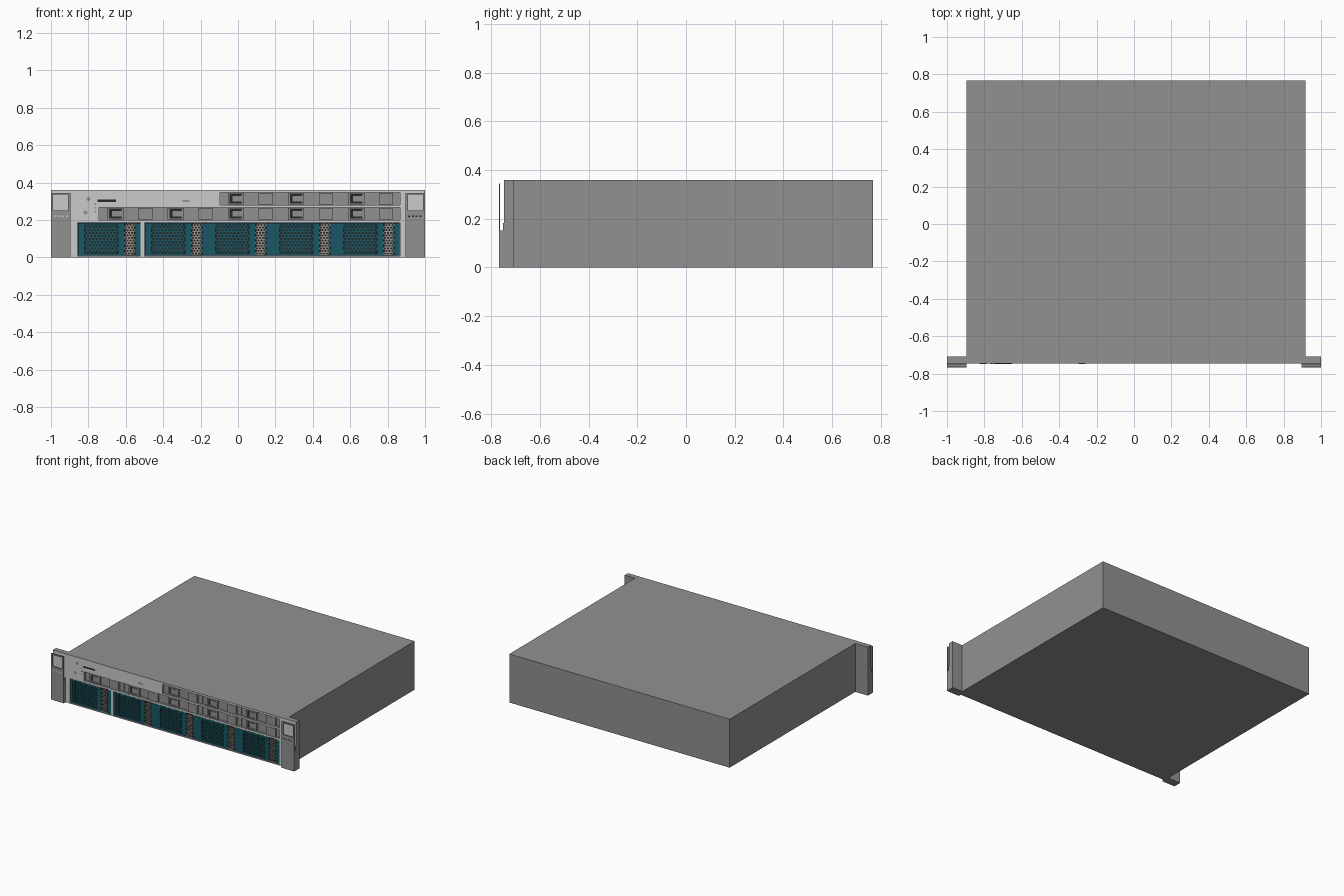
import bpy, bmesh, math
from mathutils import Matrix

if "Cube" in bpy.data.objects:
    bpy.data.objects.remove(bpy.data.objects["Cube"])

FRONT = -0.747          # face plane of the front panel


def mat(name, c):
    m = bpy.data.materials.new(name)
    m.diffuse_color = (*c, 1)
    m.use_nodes = True
    m.node_tree.nodes["Principled BSDF"].inputs["Base Color"].default_value = m.diffuse_color
    return m


TEAL = mat("teal", (0.009, 0.095, 0.125))
DARK = mat("dark", (0.02, 0.02, 0.02))
GREY = mat("steel_grey", (0.285, 0.285, 0.285))
LIGHT = mat("light_grey", (0.53, 0.53, 0.53))
BRONZE = mat("grille_grey", (0.36, 0.32, 0.29))


def finish(name, bm, m=GREY):
    bmesh.ops.recalc_face_normals(bm, faces=bm.faces)
    me = bpy.data.meshes.new(name)
    bm.to_mesh(me)
    bm.free()
    ob = bpy.data.objects.new(name, me)
    bpy.context.collection.objects.link(ob)
    me.materials.append(m)
    return ob


def add_box(bm, x0, x1, y0, y1, z0, z1):
    M = Matrix.Translation(((x0 + x1) / 2, (y0 + y1) / 2, (z0 + z1) / 2)) @ \
        Matrix.Diagonal((x1 - x0, y1 - y0, z1 - z0, 1))
    bmesh.ops.create_cube(bm, size=1, matrix=M)


def boxes(name, dims, m=GREY):
    bm = bmesh.new()
    for d in dims:
        add_box(bm, *d)
    return finish(name, bm, m)


def frame(x0, x1, z0, z1, hx0, hx1, hz0, hz1, y0, y1):
    """four bars around a rectangular window"""
    return [(x0, hx0, y0, y1, z0, z1), (hx1, x1, y0, y1, z0, z1),
            (hx0, hx1, y0, y1, z0, hz0), (hx0, hx1, y0, y1, hz1, z1)]


def cut(ob, dims):
    c = boxes("cutter", dims)
    c.hide_render = True
    md = ob.modifiers.new("cut", 'BOOLEAN')
    md.operation, md.object, md.solver = 'DIFFERENCE', c, 'EXACT'
    bpy.context.view_layer.objects.active = ob
    bpy.ops.object.modifier_apply(modifier=md.name)
    bpy.data.objects.remove(c)


def honeycomb(name, x0, x1, z0, z1, cols, fill, y, depth, m):
    """net of hexagonal rings with short inner walls, fitted to a rectangle"""
    bm = bmesh.new()
    w = (x1 - x0) / (cols + 0.5)
    r = w / math.sqrt(3)
    rows = int((z1 - z0 - 0.5 * r) / (1.5 * r))
    zs = (z0 + z1) / 2 - (rows - 1) * 0.75 * r
    ang = [math.radians(30 + 60 * k) for k in range(6)]
    for j in range(rows):
        for i in range(cols):
            cx, cz = x0 + w * (i + 0.5 + 0.5 * (j % 2)), zs + 1.5 * r * j

            def ring(s, yy):
                return [bm.verts.new((cx + s * r * math.cos(a), yy, cz + s * r * math.sin(a)))
                        for a in ang]
            o, n, b = ring(1, y), ring(fill, y), ring(fill, y + depth)
            for k in range(6):
                l = (k + 1) % 6
                bm.faces.new((o[k], o[l], n[l], n[k]))
                bm.faces.new((n[k], n[l], b[l], b[k]))
    bmesh.ops.remove_doubles(bm, verts=bm.verts, dist=1e-5)
    return finish(name, bm, m)


def discs(name, items, m=GREY):
    bm = bmesh.new()
    for x, z, r in items:
        M = Matrix.Translation((x, FRONT + 0.0011, z)) @ Matrix.Rotation(math.pi / 2, 4, 'X')
        bmesh.ops.create_cone(bm, cap_ends=True, segments=16, radius1=r, radius2=r,
                              depth=0.003, matrix=M)
    return finish(name, bm, m)


# chassis and front panel with shallow bay recesses
boxes("chassis", [(-0.896, 0.916, -0.71, 0.767, 0, 0.36)])
panel = boxes("front_panel", [(-1, 1, FRONT, -0.708, 0, 0.36)])
cut(panel, [(-0.857, -0.52, -0.8, -0.725, 0.008, 0.186),
            (-0.499, 0.866, -0.8, -0.725, 0.008, 0.186),
            (-0.743, 0.866, -0.8, -0.725, 0.2, 0.267),
            (-0.096, 0.866, -0.8, -0.725, 0.28, 0.347)])
# only the face of the panel is light
while len(panel.data.materials) < 2:
    panel.data.materials.append(LIGHT)
panel.data.materials[0], panel.data.materials[1] = GREY, LIGHT
for p in panel.data.polygons:
    p.material_index = 1 if p.center.y < FRONT + 0.001 else 0

# large teal bays with honeycomb vents and a grey vent strip
BZ0, BZ1 = 0.01, 0.184
for n, bx in enumerate([-0.856, -0.498, -0.156, 0.186, 0.528]):
    w = 0.336 if n in (0, 4) else 0.342
    boxes(f"bay_back_{n}", [(bx, bx + w, -0.736, -0.726, BZ0, BZ1)], DARK)
    x1, x2, s0, s1 = bx + 0.035, bx + 0.215, bx + 0.25, bx + 0.306
    parts = frame(bx, s0, BZ0, BZ1, x1, x2, BZ0 + 0.012, BZ1 - 0.012, FRONT + 0.002, -0.73)
    parts.append((s1, bx + w, FRONT + 0.002, -0.73, BZ0, BZ1))
    parts.append((bx + 0.008, bx + 0.02, FRONT, -0.742, BZ0 + 0.01, BZ1 - 0.01))
    boxes(f"bay_frame_{n}", parts, TEAL)
    honeycomb(f"bay_vent_{n}", x1, x2, BZ0 + 0.01, BZ1 - 0.01, 9, 0.66, FRONT + 0.004, 0.006, TEAL)
    honeycomb(f"bay_strip_{n}", s0, s1, BZ0, BZ1, 3, 0.66, FRONT + 0.003, 0.007, BRONZE)

# small drive carriers, lower row of five and upper row of three
for z0, slots in ((0.201, range(5)), (0.281, range(2, 5))):
    z1 = z0 + 0.065
    for i in slots:
        x = -0.742 + 0.322 * i
        tag = f"{'lower' if z0 < 0.25 else 'upper'}_{i}"
        boxes(f"drive_carrier_{tag}", [(x, x + 0.319, -0.732, -0.724, z0, z1)])
        boxes(f"drive_latch_{tag}",
              frame(x + 0.044, x + 0.13, z0 + 0.002, z1 - 0.002, x + 0.056, x + 0.118,
                    z0 + 0.01, z1 - 0.01, FRONT, -0.73)
              + [(x + 0.066, x + 0.119, FRONT + 0.003, -0.73, z0 + 0.014, z1 - 0.014)])
        boxes(f"drive_latch_gap_{tag}",
              [(x + 0.055, x + 0.119, -0.734, -0.731, z0 + 0.008, z1 - 0.008)], DARK)
        boxes(f"drive_button_{tag}", [(x + 0.208, x + 0.284, FRONT, -0.73, z0 + 0.001, z1 - 0.001)])

# rack ears: solid foot, thin windowed handle standing clear of the panel
for side, s in (("left", -1), ("right", 1)):
    def sx(a, b):
        return (min(s * a, s * b), max(s * a, s * b))
    ox0, ox1 = sx(0.895, 1)
    wx0, wx1 = sx(0.908, 0.988)
    boxes(f"{side}_ear_foot", [(ox0, ox1, -0.768, -0.746, 0, 0.152)])
    boxes(f"{side}_ear_step", [(ox0, ox1, -0.751, -0.746, 0.152, 0.182)])
    boxes(f"{side}_ear_handle", frame(ox0, ox1, 0.152, 0.345, wx0, wx1, 0.25, 0.335, -0.768, -0.763))
    boxes(f"{side}_ear_marks", [(s * 0.915 + s * 0.02 * k - 0.005, s * 0.915 + s * 0.02 * k + 0.005,
                                 -0.7684, -0.767, 0.217, 0.224) for k in range(4)],
          DARK if s > 0 else LIGHT)

# indicator lights, power button and ports
discs("panel_buttons", [(-0.8, 0.312, 0.011), (-0.815, 0.24, 0.011)])
discs("indicator_lights", [(-0.762, z, 0.005) for z in (0.245, 0.265, 0.285)])
boxes("panel_slot", [(-0.75, -0.652, FRONT - 0.0004, -0.745, 0.297, 0.309)], DARK)
boxes("panel_port", [(-0.298, -0.258, FRONT - 0.0004, -0.745, 0.296, 0.308)])
